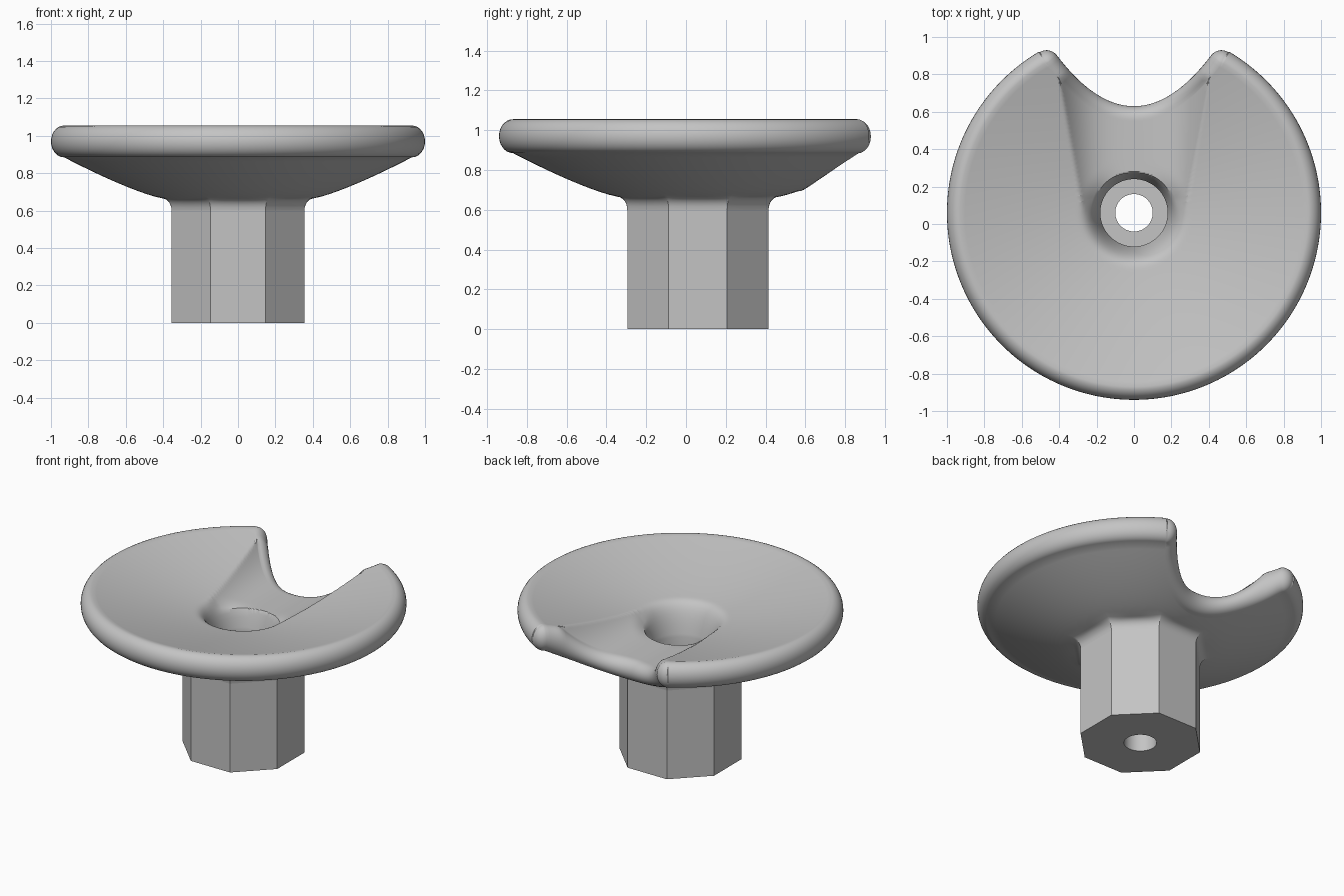
import bpy
import bmesh
from math import pi, sin, cos, atan2, hypot
from mathutils import Vector

cube = bpy.data.objects.get("Cube")
if cube:
    bpy.data.objects.remove(cube)

CY = 0.06        # axis of the shaft and dish
EDGE = 0.07      # horizontal radius of the rounded lip
APOTHEM = 0.355  # octagonal shaft
HOLE, BORE = 0.18, 0.10
JOIN = 0.6       # height where the shaft flares into the dish

grey = bpy.data.materials.new("plain grey")
grey.use_nodes = True
colour = (0.55, 0.55, 0.55, 1)
grey.diffuse_color = colour
grey.node_tree.nodes["Principled BSDF"].inputs["Base Color"].default_value = colour


def clamp(v):
    return max(0.0, min(1.0, v))


def smooth(v):
    v = clamp(v)
    return v * v * (3 - 2 * v)


def underside(x, y):
    r = hypot(x, y - CY)
    return 0.665 + 0.22 * (max(0, r - 0.4) / 0.53) ** 1.25


def topside(x, y):
    """Shallow bowl, rounded into the hole, with a channel towards the back."""
    r = hypot(x, y - CY)
    bowl = 0.905 + 0.15 * (max(0, r - HOLE) / 0.75) ** 1.3
    bowl -= 0.2 * max(0, (0.31 - r) / 0.13) ** 3
    floor = 0.835
    if y <= 0 or bowl <= floor:
        return bowl
    t = clamp(abs(x) / (0.26 + 0.18 * y))
    channel = floor + (bowl - floor) * t ** 3
    return bowl + (channel - bowl) * smooth((y - 0.02) / 0.12)


def lip_path():
    """Lip centre points with outward directions: notch, tip, then round rim."""
    half = []
    curve, reach = 1.6, 0.412
    for i in range(31):
        x = reach * i / 30
        n = Vector((-2 * curve * x, 1)).normalized()
        half.append((Vector((x, 0.63 + curve * x * x)) - n * EDGE, n))
    tip, n0 = half[-1]
    start = atan2(tip.y - CY, tip.x)
    a0 = atan2(n0.y, n0.x)
    for i in range(1, 9):
        a = a0 + (start - a0) * i / 8
        half.append((tip, Vector((cos(a), sin(a)))))
    for i in range(1, 131):
        a = start + (-pi / 2 - start) * (i / 130) ** 1.3
        n = Vector((cos(a), sin(a)))
        half.append((n * (1 - EDGE) + Vector((0, CY)), n))
    other = [(Vector((-p.x, p.y)), Vector((-n.x, n.y))) for p, n in half[1:-1]]
    return half + other[::-1]


path = lip_path()
angles = []
for p, n in path:
    q = p + n * EDGE
    angles.append(atan2(q.y - CY, q.x))
# put a column exactly on each corner of the octagon
for k in range(8):
    corner = pi / 8 + k * pi / 4
    best = max(range(len(angles)), key=lambda i: cos(angles[i] - corner))
    angles[best] = corner


def octagon(a):
    return APOTHEM / cos((a + pi / 8) % (pi / 4) - pi / 8)


def polar(a, r, z):
    return Vector((r * cos(a), CY + r * sin(a), z))


def circle(r, z):
    return [polar(a, r, z) for a in angles]


def oct_ring(z, grow=0.0):
    return [polar(a, octagon(a) + grow, z) for a in angles]


def loft(name, rings):
    """Join the rings into one closed skin."""
    bm = bmesh.new()
    rows = [[bm.verts.new(v) for v in ring] for ring in rings]
    count = len(rings[0])
    for k, row in enumerate(rows):
        after = rows[(k + 1) % len(rows)]
        for i in range(count):
            j = (i + 1) % count
            bm.faces.new((row[i], row[j], after[j], after[i]))
    bmesh.ops.remove_doubles(bm, verts=bm.verts, dist=0.00005)
    bmesh.ops.recalc_face_normals(bm, faces=bm.faces)
    mesh = bpy.data.meshes.new(name)
    bm.to_mesh(mesh)
    bm.free()
    mesh.materials.append(grey)
    obj = bpy.data.objects.new(name, mesh)
    bpy.context.collection.objects.link(obj)
    bpy.ops.object.select_all(action="DESELECT")
    obj.select_set(True)
    bpy.context.view_layer.objects.active = obj
    bpy.ops.object.shade_smooth_by_angle(angle=pi / 6)
    return obj


# octagonal shaft with a stepped bore
loft("shaft", [circle(BORE, 0), oct_ring(0), oct_ring(JOIN),
               circle(HOLE, JOIN), circle(HOLE, 0.4), circle(BORE, 0.4)])

# dish: flare, underside, rounded lip, bowl, hole wall
rings = [circle(HOLE, JOIN)]
for i in range(7):
    a = pi / 2 * i / 6
    grow = 0.05 * (1 - cos(a))
    ring = oct_ring(JOIN, grow)
    for v in ring:
        v.z += (underside(v.x, v.y) - JOIN) * sin(a)
    rings.append(ring)

inner = oct_ring(0, 0.05)
for k in range(1, 12):
    ring = []
    for v, (p, n) in zip(inner, path):
        q = v.xy.lerp(p, k / 12)
        ring.append(Vector((q.x, q.y, underside(q.x, q.y))))
    rings.append(ring)

for k in range(15):
    a = -pi / 2 + pi * k / 14
    ring = []
    for p, n in path:
        low, high = underside(p.x, p.y), topside(p.x, p.y)
        q = p + n * EDGE * cos(a)
        ring.append(Vector((q.x, q.y, (low + high) / 2 + (high - low) / 2 * sin(a))))
    rings.append(ring)

inner = circle(HOLE, 0)
for k in range(39, -1, -1):
    ring = []
    for v, (p, n) in zip(inner, path):
        q = v.xy.lerp(p, (k / 40) ** 1.4)
        ring.append(Vector((q.x, q.y, topside(q.x, q.y))))
    rings.append(ring)
loft("dish", rings)
